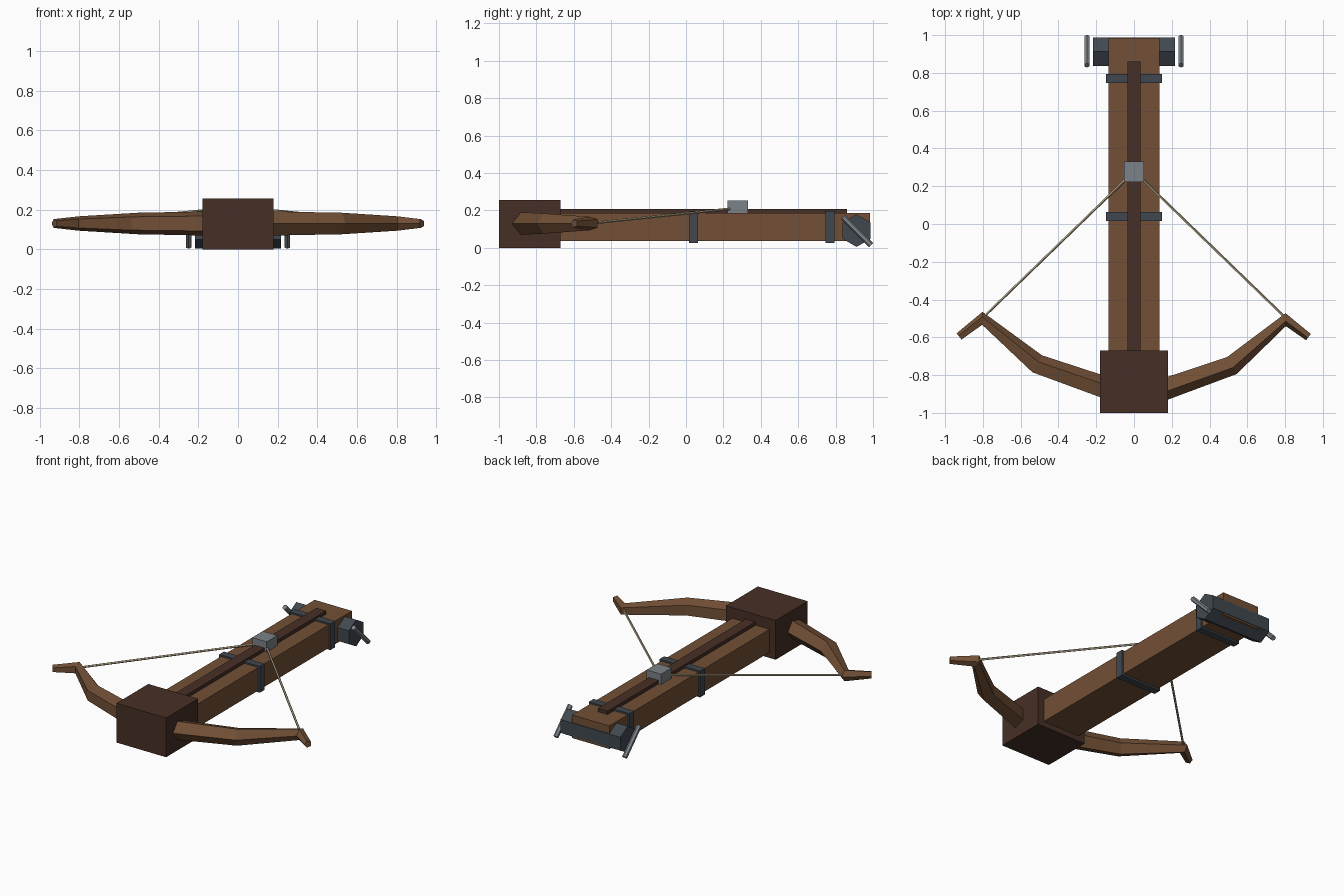
import bpy, bmesh, math
from mathutils import Vector

if "Cube" in bpy.data.objects:
    bpy.data.objects.remove(bpy.data.objects["Cube"])


def material(name, rgb):
    m = bpy.data.materials.new(name)
    m.diffuse_color = (*rgb, 1)
    m.use_nodes = True
    m.node_tree.nodes["Principled BSDF"].inputs["Base Color"].default_value = m.diffuse_color
    return m


WOOD = material("wood", (0.17, 0.08, 0.037))
DARK = material("dark_wood", (0.062, 0.028, 0.019))
IRON = material("dark_iron", (0.052, 0.064, 0.078))
STEEL = material("light_steel", (0.2, 0.225, 0.25))
CORD = material("cord", (0.48, 0.4, 0.26))


def finish(name, bm, mat):
    bmesh.ops.recalc_face_normals(bm, faces=bm.faces)
    me = bpy.data.meshes.new(name)
    bm.to_mesh(me)
    bm.free()
    me.materials.append(mat)
    ob = bpy.data.objects.new(name, me)
    bpy.context.collection.objects.link(ob)
    return ob


def box(name, half_x, y0, y1, z0, z1, mat):
    bm = bmesh.new()
    bmesh.ops.create_cube(bm, size=1)
    for v in bm.verts:
        v.co = (v.co.x * 2 * half_x, (y0 + y1) / 2 + v.co.y * (y1 - y0),
                (z0 + z1) / 2 + v.co.z * (z1 - z0))
    return finish(name, bm, mat)


def tube(name, points, radii, sides, mat, up=(0, 0, 1), turn=0.0):
    """Tapered faceted tube swept along a path, with capped ends."""
    bm = bmesh.new()
    pts = [Vector(p) for p in points]
    dirs = [(b - a).normalized() for a, b in zip(pts, pts[1:])]
    rings = []
    for i, (p, r) in enumerate(zip(pts, radii)):
        t = (dirs[max(i - 1, 0)] + dirs[min(i, len(dirs) - 1)]).normalized()
        n = t.cross(Vector(up)).normalized()
        b = n.cross(t)
        rings.append([bm.verts.new(p + r * (n * math.cos(a) + b * math.sin(a)))
                      for a in (turn + k * math.tau / sides for k in range(sides))])
    for r0, r1 in zip(rings, rings[1:]):
        for k in range(sides):
            j = (k + 1) % sides
            bm.faces.new((r0[k], r0[j], r1[j], r1[k]))
    bm.faces.new(rings[0])
    bm.faces.new(rings[-1])
    return finish(name, bm, mat)


# Stock, head block and bolt rail
box("stock", 0.135, -0.85, 0.985, 0.036, 0.187, WOOD)
box("head_block", 0.18, -1.0, -0.67, 0.0, 0.257, DARK)
box("bolt_rail", 0.035, -0.8, 0.86, 0.17, 0.209, DARK)

# Iron bands around the stock
for i, y in enumerate((0.04, 0.77)):
    box(f"iron_band_{i + 1}", 0.147, y - 0.024, y + 0.024, 0.025, 0.197, IRON)

# String catch
box("string_catch", 0.052, 0.222, 0.332, 0.187, 0.254, STEEL)

# Windlass drum, hexagonal with a ridge on top
tube("windlass_drum", [(-0.217, 0.912, 0.092), (0.217, 0.912, 0.092)],
     (0.087, 0.087), 6, IRON, turn=math.pi / 6)

for s, side in ((1, "right"), (-1, "left")):
    # Recurved bow limb
    tube(f"bow_limb_{side}",
         [(s * 0.1, -0.89, 0.13), (s * 0.515, -0.745, 0.13),
          (s * 0.803, -0.503, 0.13), (s * 0.925, -0.597, 0.13)],
         (0.065, 0.057, 0.038, 0.023), 5, WOOD)
    # Bow string
    tube(f"bow_string_{side}",
         [(s * 0.805, -0.5, 0.132), (s * 0.03, 0.25, 0.21)],
         (0.007, 0.007), 5, CORD)
    # Crank handle
    tube(f"crank_handle_{side}",
         [(s * 0.249, 0.84, 0.164), (s * 0.249, 0.99, 0.014)],
         (0.016, 0.016), 6, STEEL, up=(1, 0, 0))
